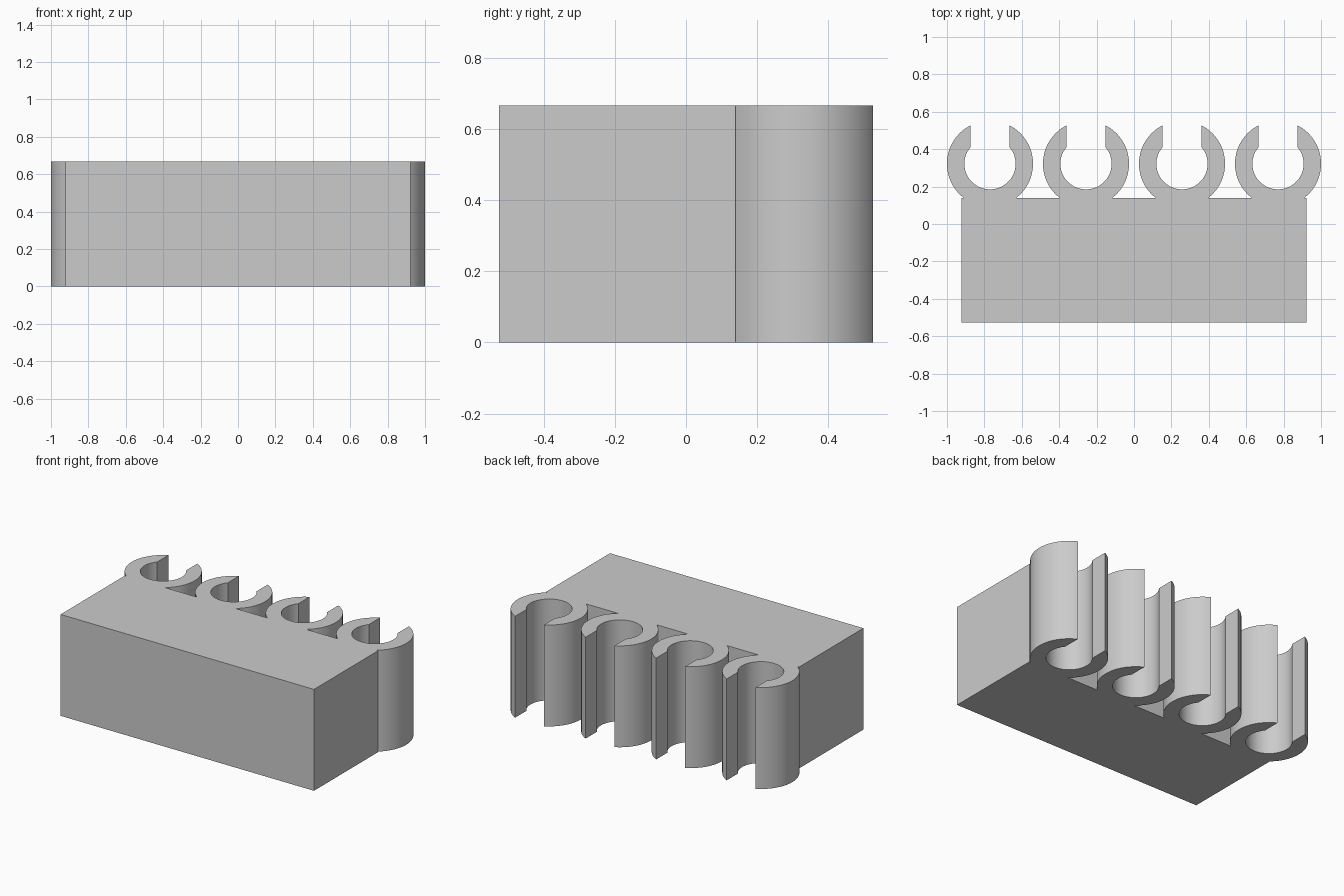
import bpy, bmesh
from math import sin, cos, asin, acos, pi

if "Cube" in bpy.data.objects:
    bpy.data.objects.remove(bpy.data.objects["Cube"], do_unlink=True)

HEIGHT = 0.667
HALF_W, FRONT, BACK = 0.922, -0.527, 0.14     # solid block
CLIP_Y, R_OUT, R_IN, SLOT = 0.322, 0.23, 0.137, 0.105
PITCH = 0.5133

grey = bpy.data.materials.new("plain grey")
grey.use_nodes = True
colour = (0.6, 0.6, 0.6, 1)
grey.diffuse_color = colour
grey.node_tree.nodes["Principled BSDF"].inputs["Base Color"].default_value = colour


def arc(cx, radius, start, end, steps):
    """Points on an arc round a clip centre."""
    angles = [start + (end - start) * i / steps for i in range(steps + 1)]
    return [(cx + radius * cos(a), CLIP_Y + radius * sin(a)) for a in angles]


def clip_outline(cx):
    """Open C-shaped clip, traced from its left root to its right root."""
    root = asin((BACK - CLIP_Y) / R_OUT)
    tip, lip = acos(SLOT / R_OUT), acos(SLOT / R_IN)
    return (arc(cx, R_OUT, pi - root, pi - tip, 32)
            + arc(cx, R_IN, pi - lip, 2 * pi + lip, 48)
            + arc(cx, R_OUT, tip, root, 32))


# Block and four clips share one profile
outline = [(HALF_W, BACK), (HALF_W, FRONT), (-HALF_W, FRONT), (-HALF_W, BACK)]
for i in range(4):
    outline += clip_outline((i - 1.5) * PITCH)

bm = bmesh.new()
base = bm.faces.new([bm.verts.new((x, y, 0)) for x, y in outline])
top = bmesh.ops.extrude_face_region(bm, geom=[base], use_keep_orig=True)
bmesh.ops.translate(bm, vec=(0, 0, HEIGHT),
                    verts=[v for v in top["geom"] if isinstance(v, bmesh.types.BMVert)])
bmesh.ops.recalc_face_normals(bm, faces=bm.faces)
caps = [f for f in bm.faces if abs(f.normal.z) > 0.9]
bmesh.ops.triangulate(bm, faces=caps, ngon_method='EAR_CLIP')

mesh = bpy.data.meshes.new("clip_rack")
bm.to_mesh(mesh)
bm.free()
mesh.materials.append(grey)
rack = bpy.data.objects.new("clip_rack", mesh)
bpy.context.collection.objects.link(rack)

# Smooth curved walls, crisp corners
bpy.ops.object.select_all(action='DESELECT')
rack.select_set(True)
bpy.context.view_layer.objects.active = rack
bpy.ops.object.shade_smooth_by_angle(angle=pi / 6)
